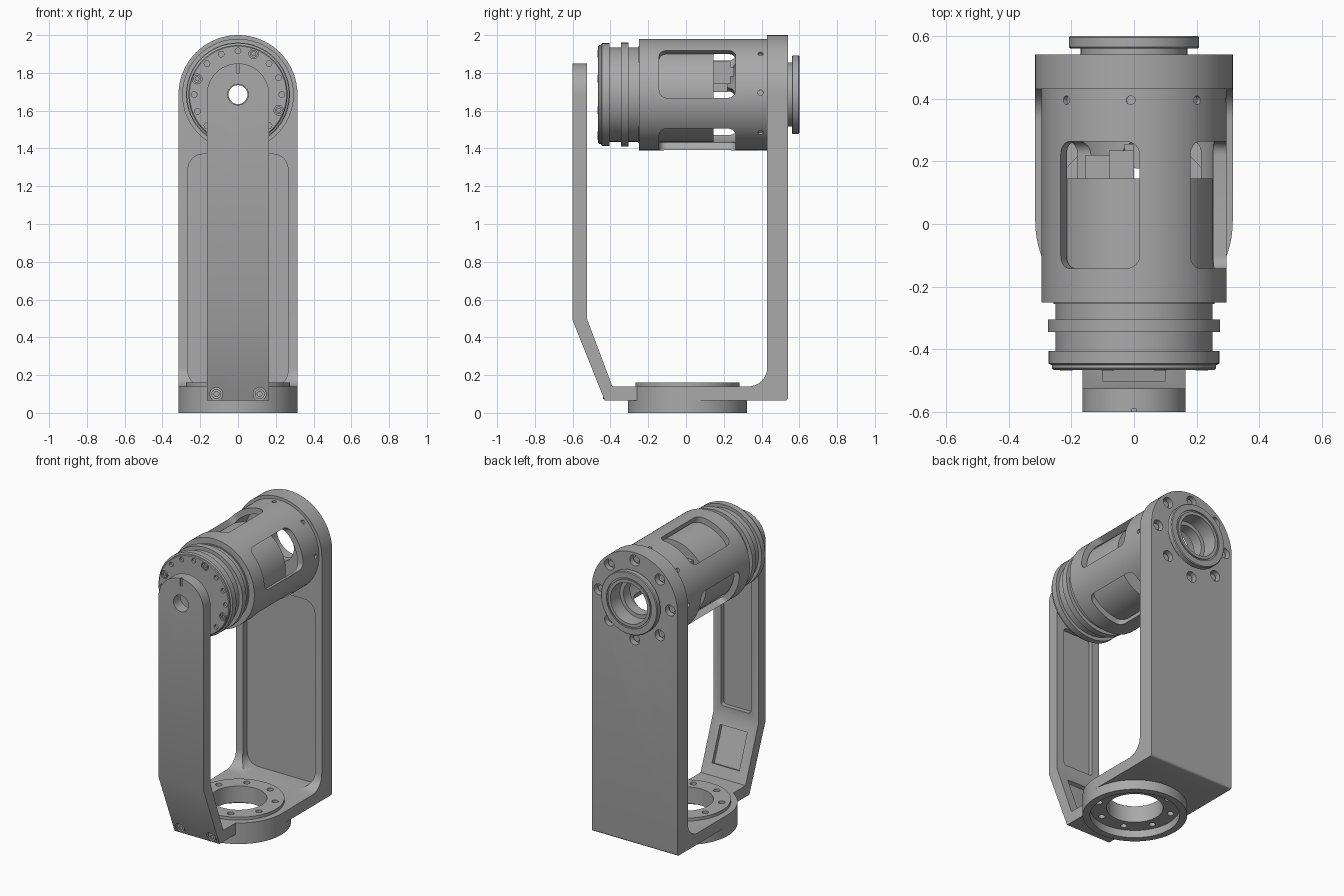
import bpy, bmesh, math
from mathutils import Matrix, Vector

cube = bpy.data.objects.get("Cube")
if cube:
    bpy.data.objects.remove(cube, do_unlink=True)

AXIS_Z = 1.685   # height of the drum axis
RING_Y = 0.008   # centre of the base ring

grey = bpy.data.materials.new("machined grey")
grey.use_nodes = True
colour = (0.4, 0.4, 0.4, 1)
grey.diffuse_color = colour
grey.node_tree.nodes["Principled BSDF"].inputs["Base Color"].default_value = colour


def to_object(name, bm):
    bmesh.ops.recalc_face_normals(bm, faces=bm.faces)
    mesh = bpy.data.meshes.new(name)
    bm.to_mesh(mesh)
    bm.free()
    mesh.materials.append(grey)
    obj = bpy.data.objects.new(name, mesh)
    bpy.context.scene.collection.objects.link(obj)
    return obj


def arc(cx, cy, r, start, end, n=12):
    angles = [math.radians(start + (end - start) * i / n) for i in range(n + 1)]
    return [(cx + r * math.cos(a), cy + r * math.sin(a)) for a in angles]


def circle(cx, cy, r, n=32):
    return arc(cx, cy, r, 0, 360, n)[:-1]


def rounded_rect(x0, x1, y0, y1, r):
    return (arc(x1 - r, y1 - r, r, 0, 90, 6) + arc(x0 + r, y1 - r, r, 90, 180, 6)
            + arc(x0 + r, y0 + r, r, 180, 270, 6) + arc(x1 - r, y0 + r, r, 270, 360, 6))


def prism(name, pts, axis, a, b):
    """Extrude a closed outline along an axis from a to b."""
    place = {"x": lambda p, t: (t, p[0], p[1]),
             "y": lambda p, t: (p[0], t, p[1]),
             "z": lambda p, t: (p[0], p[1], t)}[axis]
    bm = bmesh.new()
    low = [bm.verts.new(place(p, a)) for p in pts]
    high = [bm.verts.new(place(p, b)) for p in pts]
    bm.faces.new(low)
    bm.faces.new(high)
    for i in range(len(pts)):
        j = (i + 1) % len(pts)
        bm.faces.new((low[i], low[j], high[j], high[i]))
    return to_object(name, bm)


def box(name, x, y, z):
    return prism(name, [(x[0], y[0]), (x[1], y[0]), (x[1], y[1]), (x[0], y[1])], "z", *z)


def lathe(name, profile, axis, n=96):
    """Turn a closed (radius, along) profile round the drum or the base ring axis."""
    bm = bmesh.new()
    rings = []
    for i in range(n):
        a = 2 * math.pi * i / n
        c, s = math.cos(a), math.sin(a)
        rings.append([bm.verts.new((r * c, t, AXIS_Z + r * s) if axis == "y"
                                   else (r * c, RING_Y + r * s, t)) for r, t in profile])
    m = len(profile)
    for i in range(n):
        p, q = rings[i], rings[(i + 1) % n]
        for k in range(m):
            bm.faces.new((p[k], p[(k + 1) % m], q[(k + 1) % m], q[k]))
    return to_object(name, bm)


def cut(obj, cutters, operation="DIFFERENCE"):
    """Apply booleans and discard the cutters."""
    for cutter in cutters:
        mod = obj.modifiers.new("cut", "BOOLEAN")
        mod.operation, mod.solver, mod.object = operation, "EXACT", cutter
    bpy.context.view_layer.update()
    graph = bpy.context.evaluated_depsgraph_get()
    mesh = bpy.data.meshes.new_from_object(obj.evaluated_get(graph))
    obj.modifiers.clear()
    obj.data = mesh
    for cutter in cutters:
        bpy.data.objects.remove(cutter, do_unlink=True)


def polar(r, degrees):
    a = math.radians(degrees)
    return r * math.cos(a), AXIS_Z + r * math.sin(a)


def drum_hole(r, degrees, size, a, b):
    return prism("hole", circle(*polar(r, degrees), size, 20), "y", a, b)


def round_top(half, bottom):
    return [(half, bottom)] + arc(0, AXIS_Z, half, 0, 180, 48) + [(-half, bottom)]


# Back bracket: upright plate and foot with an inside fillet
profile = ([(RING_Y, 0.065)] + arc(0.525, 0.08, 0.015, 270, 360, 4) + [(0.54, 2.1), (0.43, 2.1)]
           + arc(0.33, 0.24, 0.1, 0, -90, 10) + [(RING_Y, 0.14)])
bracket = prism("back_bracket", profile, "x", -0.4, 0.4)
cut(bracket, [prism("outline", round_top(0.315, 0), "y", -0.5, 1)], "INTERSECT")
back_angles = range(0, 360, 45)
cut(bracket, [prism("pocket", rounded_rect(-0.265, 0.265, 0.141, 1.37, 0.08), "y", 0.2, 0.475),
              prism("bore", circle(0, AXIS_Z, 0.15, 48), "y", 0.3, 0.7),
              prism("ring_seat", circle(0, RING_Y, 0.29, 64), "z", 0, 0.3)]
    + [drum_hole(0.262, a, 0.036, 0.5, 0.6) for a in back_angles])
for a in back_angles:
    drum_hole(0.262, a, 0.021, 0.49, 0.52).name = "back_bolt"

# Base ring with bolt holes
ring = lathe("base_ring", [(0.17, 0.05), (0.27, 0.05), (0.27, 0), (0.315, 0), (0.315, 0.14),
                           (0.275, 0.14), (0.275, 0.16), (0.17, 0.16)], "z")
cut(ring, [prism("hole", circle(0.225 * math.cos(a), RING_Y + 0.225 * math.sin(a), 0.02, 20),
                 "z", -0.1, 0.3) for a in [math.pi * (k + 0.5) / 4 for k in range(8)]])

# Front arm: cranked strip with a rounded top
arm = prism("front_arm", [(-0.25, 0.065), (-0.43, 0.065), (-0.6, 0.49), (-0.6, 1.9),
                          (-0.525, 1.9), (-0.525, 0.5), (-0.39, 0.14), (-0.25, 0.14)],
            "x", -0.3, 0.3)
cut(arm, [prism("outline", round_top(0.165, 0), "y", -1, 0.5)], "INTERSECT")
start, along, inward = Vector((-0.525, 0.5)), Vector((0.351, -0.936)), Vector((-0.936, -0.351))
slope = [start + along * s + inward * t
         for s, t in ((0.07, -0.03), (0.31, -0.03), (0.31, 0.025), (0.07, 0.025))]
cut(arm, [prism("shaft_hole", circle(0, AXIS_Z, 0.055), "y", -0.7, -0.5),
          box("notch", (-0.007, 0.007), (-0.7, -0.588), (1.8, 1.9)),
          prism("long_pocket", rounded_rect(-0.11, 0.11, 0.55, 1.5, 0.02), "y", -0.555, -0.5),
          prism("slope_pocket", [tuple(p) for p in slope], "x", -0.1, 0.1)]
    + [prism("screw_seat", circle(x, 0.1, 0.034), "y", -0.6, -0.425) for x in (-0.115, 0.115)])
for x in (-0.115, 0.115):
    screw = prism("arm_screw", circle(x, 0.1, 0.026), "y", -0.44, -0.42)
    cut(screw, [prism("socket", circle(x, 0.1, 0.014, 6), "y", -0.5, -0.43)])

# Drum housing with four windows and a row of small holes
housing = lathe("drum_housing", [(0.295, -0.25), (0.295, 0.43), (0.255, 0.43), (0.255, -0.25)], "y")


def radial(cutter, degrees):
    cutter.data.transform(Matrix.Translation((0, 0, AXIS_Z))
                          @ Matrix.Rotation(math.radians(90 - degrees), 4, "Y"))
    return cutter


cut(housing, [radial(prism("window", rounded_rect(-0.138, 0.138, -0.142, 0.263, 0.04),
                           "z", 0.1, 0.4), 24.5 + 90 * k) for k in range(4)]
    + [radial(prism("hole", circle(0, 0.395, 0.014, 16), "z", 0.28, 0.4), 2 + 45 * k)
       for k in range(8)])

# Motor core with collars and front cap
core = lathe("motor_core", [(0.05, -0.465), (0.257, -0.465), (0.262, -0.46), (0.262, -0.45),
                            (0.272, -0.445), (0.272, -0.405), (0.25, -0.405), (0.25, -0.345),
                            (0.275, -0.345), (0.275, -0.305), (0.25, -0.305), (0.25, -0.255),
                            (0.256, -0.255), (0.256, -0.24), (0.25, -0.24),
                            (0.25, 0.145), (0.05, 0.145)], "y")
screws = [69 + 90 * k for k in range(4)]
cut(core, [drum_hole(0.232, 22.5 * k, 0.015, -0.5, -0.45) for k in range(16) if k % 4 != 3]
    + [drum_hole(0.232, a, 0.026, -0.5, -0.455) for a in screws])
for a in screws:
    head = drum_hole(0.232, a, 0.02, -0.468, -0.45)
    head.name = "cap_screw"
    cut(head, [drum_hole(0.232, a, 0.01, -0.5, -0.46)])

# Connector blocks inside the drum
box("connector_low", (-0.155, -0.08), (0.14, 0.22), (1.7, 1.84))
box("connector_high", (-0.08, 0.0), (0.14, 0.235), (1.74, 1.86))
box("connector_tip", (-0.03, 0.0), (0.22, 0.255), (1.78, 1.83))

# Rear flange
lathe("rear_flange", [(0.11, 0.43), (0.17, 0.43), (0.17, 0.56), (0.203, 0.56), (0.208, 0.565),
                      (0.208, 0.595), (0.203, 0.6), (0.165, 0.6), (0.165, 0.592), (0.155, 0.592),
                      (0.155, 0.6), (0.135, 0.6), (0.135, 0.5), (0.11, 0.5)], "y")

# Smooth shading with sharp edges
bpy.ops.object.select_all(action="DESELECT")
for obj in bpy.context.scene.objects:
    if obj.type == "MESH":
        obj.select_set(True)
        bpy.context.view_layer.objects.active = obj
bpy.ops.object.shade_smooth_by_angle(angle=math.radians(30))
